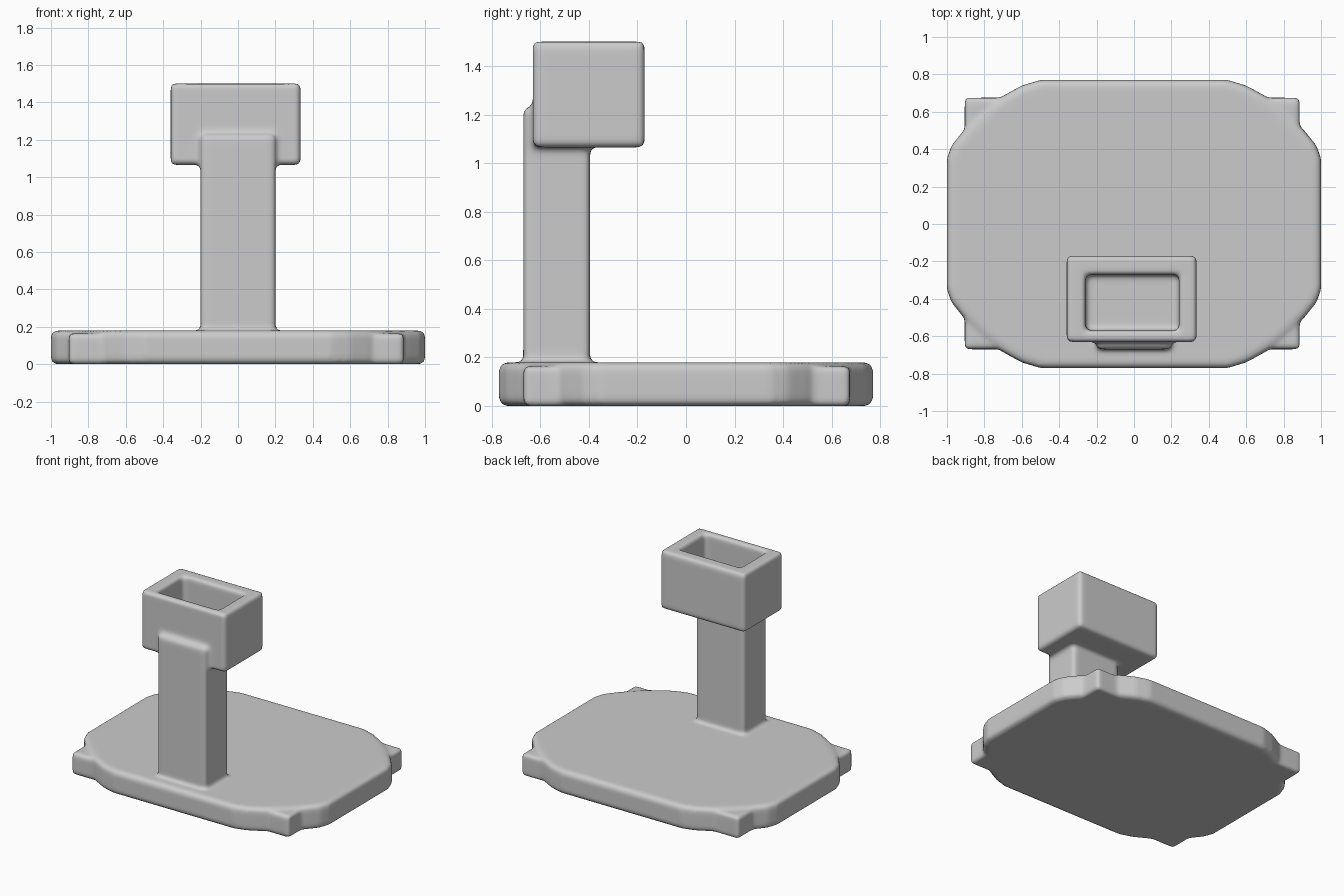
import bpy
import bmesh

if "Cube" in bpy.data.objects:
    bpy.data.objects.remove(bpy.data.objects["Cube"], do_unlink=True)

# One plain grey material
GREY = (0.6, 0.6, 0.6, 1)
grey = bpy.data.materials.new("plain grey")
grey.use_nodes = True
grey.diffuse_color = GREY
grey.node_tree.nodes["Principled BSDF"].inputs["Base Color"].default_value = GREY


def finish(bm, name, bevel):
    """Round the edges and turn the bmesh into an object."""
    bmesh.ops.recalc_face_normals(bm, faces=bm.faces)
    edges = [e for e in bm.edges if e.calc_face_angle(0) > 0.8]
    bmesh.ops.bevel(bm, geom=edges, offset=bevel, segments=3,
                    profile=0.5, affect='EDGES')
    mesh = bpy.data.meshes.new(name)
    bm.to_mesh(mesh)
    bm.free()
    mesh.materials.append(grey)
    obj = bpy.data.objects.new(name, mesh)
    bpy.context.collection.objects.link(obj)
    return obj


def prism(bm, outline, z0, z1):
    """Extrude a flat outline upwards; returns the top face."""
    face = bm.faces.new([bm.verts.new((x, y, z0)) for x, y in outline])
    geom = bmesh.ops.extrude_face_region(bm, geom=[face], use_keep_orig=True)["geom"]
    for v in geom:
        if isinstance(v, bmesh.types.BMVert):
            v.co.z = z1
    return next(f for f in geom if isinstance(f, bmesh.types.BMFace))


def rect(x0, x1, y0, y1):
    return [(x0, y0), (x1, y0), (x1, y1), (x0, y1)]


def box(name, x0, x1, y0, y1, z0, z1, bevel):
    bm = bmesh.new()
    prism(bm, rect(x0, x1, y0, y1), z0, z1)
    return finish(bm, name, bevel)


# Base slab with softly cut corners
quarter = [(1.0, 0.35), (0.975, 0.42), (0.91, 0.50), (0.80, 0.605),
           (0.70, 0.685), (0.60, 0.74), (0.50, 0.77)]
half = quarter + [(-x, y) for x, y in reversed(quarter)]
bm = bmesh.new()
prism(bm, half + [(-x, -y) for x, y in half], 0, 0.18)
slab = finish(bm, "base_slab", 0.03)

# Lower plate whose corners stick out of the slab
corners = box("corner_plate", -0.905, 0.885, -0.67, 0.675, 0, 0.165, 0.015)

# Upright post
post = box("post", -0.2, 0.2, -0.67, -0.395, 0.05, 1.23, 0.02)

# Head block with an open pocket in its top
bm = bmesh.new()
top = prism(bm, rect(-0.36, 0.335, -0.63, -0.17), 1.065, 1.5)
bmesh.ops.inset_individual(bm, faces=[top], thickness=0.095)
for v in top.verts:
    v.co.x = -0.26 if v.co.x < 0 else 0.24
    v.co.y = -0.57 if v.co.y < -0.4 else -0.27
floor = bmesh.ops.extrude_face_region(bm, geom=[top])["geom"]
bmesh.ops.delete(bm, geom=[top], context='FACES')
for v in floor:
    if isinstance(v, bmesh.types.BMVert):
        v.co.z = 1.24
head = finish(bm, "head", 0.015)

# Fuse the parts into one body with soft blends where they meet
bpy.ops.object.select_all(action='DESELECT')
for part in (slab, corners, post, head):
    part.select_set(True)
bpy.context.view_layer.objects.active = slab
bpy.ops.object.join()
slab.name = "stand_body"
fuse = slab.modifiers.new("fuse", 'REMESH')
fuse.mode = 'VOXEL'
fuse.voxel_size = 0.014
fuse.use_smooth_shade = True
soften = slab.modifiers.new("soften", 'SMOOTH')
soften.factor = 0.5
soften.iterations = 7
